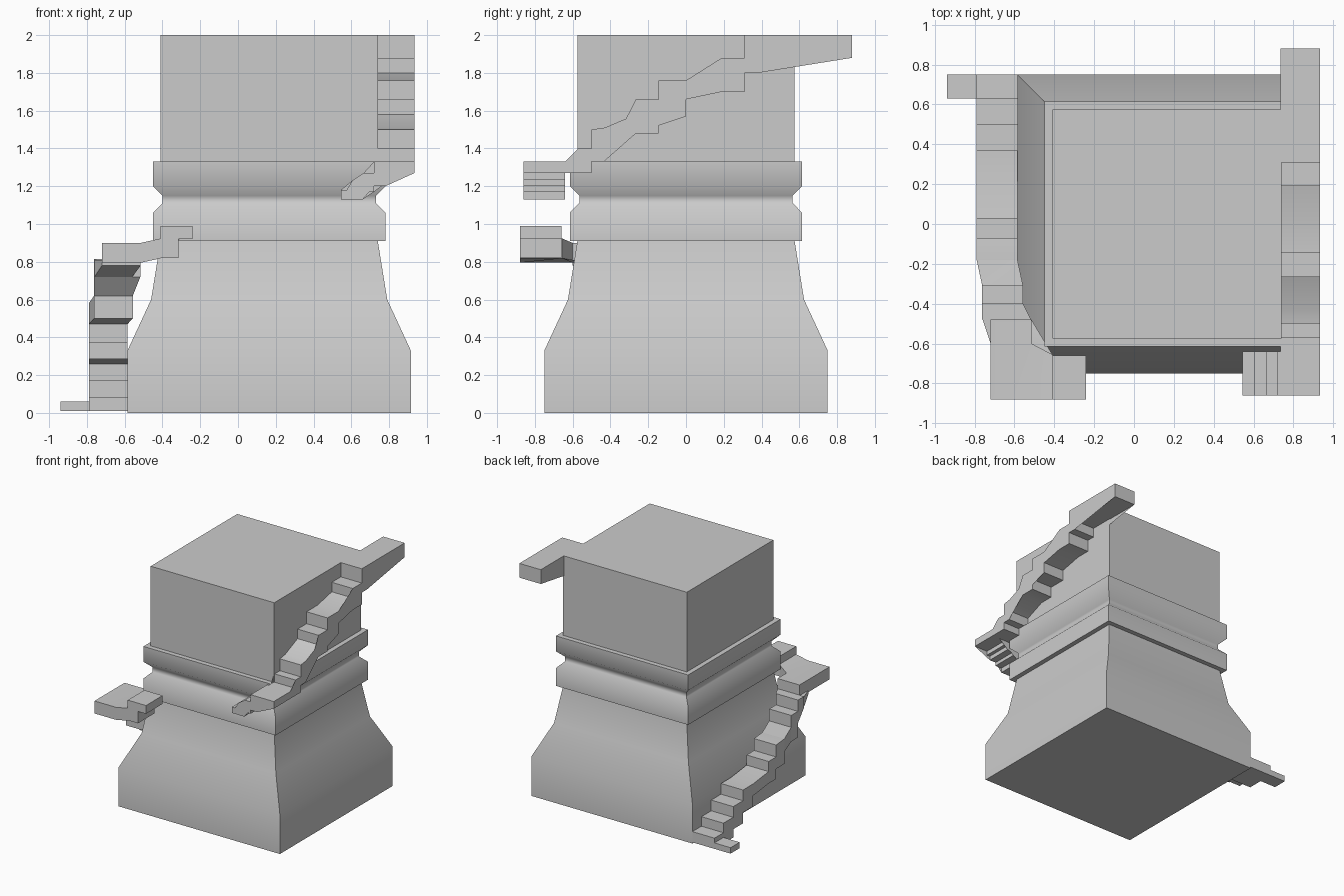
import bpy, bmesh, math
from mathutils import Vector

if "Cube" in bpy.data.objects:
    bpy.data.objects.remove(bpy.data.objects["Cube"])

CX = 0.165  # tower axis


def finish(name, bm, angle):
    bmesh.ops.recalc_face_normals(bm, faces=bm.faces)
    me = bpy.data.meshes.new(name)
    bm.to_mesh(me)
    bm.free()
    ob = bpy.data.objects.new(name, me)
    bpy.context.collection.objects.link(ob)
    bpy.ops.object.select_all(action='DESELECT')
    ob.select_set(True)
    bpy.context.view_layer.objects.active = ob
    bpy.ops.object.shade_smooth_by_angle(angle=math.radians(angle))
    return ob


def prism(name, outline, place, lo, hi, cuts=(), warp=None):
    """Extrude a 2D outline from lo to hi; cut across y, then warp the vertices."""
    bm = bmesh.new()
    a = [bm.verts.new(place(u, v, lo)) for u, v in outline]
    b = [bm.verts.new(place(u, v, hi)) for u, v in outline]
    n = len(outline)
    bm.faces.new(a)
    bm.faces.new(b[::-1])
    for i in range(n):
        j = (i + 1) % n
        bm.faces.new((a[i], b[i], b[j], a[j]))
    for y in cuts:
        bmesh.ops.bisect_plane(bm, geom=bm.verts[:] + bm.edges[:] + bm.faces[:],
                               plane_co=(0, y, 0), plane_no=(0, 1, 0))
    if warp:
        for v in bm.verts:
            v.co = warp(v.co)
    bmesh.ops.triangulate(bm, faces=[f for f in bm.faces if len(f.verts) > 4])
    return finish(name, bm, 30)


def side(u, v, w):    # outline in y-z, extruded along x
    return (w, u, v)


def front(u, v, w):   # outline in x-z, extruded along y
    return (u, w, v)


def plan(u, v, w):    # outline in x-y, extruded along z
    return (u, v, w)


# Square tower: half-width / height profile
profile = [(.75, 0), (.75, .33), (.625, .6), (.575, .91), (.615, .91), (.615, 1.06),
           (.565, 1.11), (.565, 1.15), (.615, 1.2), (.615, 1.33), (.575, 1.33), (.575, 2)]
bm = bmesh.new()
rings = [[bm.verts.new((CX + sx * r, sy * r, z))
          for sx, sy in ((-1, -1), (1, -1), (1, 1), (-1, 1))] for r, z in profile]
for p, q in zip(rings, rings[1:]):
    for i in range(4):
        j = (i + 1) % 4
        bm.faces.new((p[i], p[j], q[j], q[i]))
bm.faces.new(rings[0][::-1])
bm.faces.new(rings[-1])
finish("tower", bm, 50)

# Upper flight on the right side, ending in the top platform
prism("upper_flight", [
    (-.64, 1.33), (-.57, 1.33), (-.57, 1.40), (-.5, 1.40), (-.5, 1.5), (-.43, 1.51),
    (-.265, 1.58), (-.265, 1.66), (-.145, 1.66), (-.145, 1.76), (0, 1.76), (.19, 1.8),
    (.19, 1.88), (.31, 1.88), (.31, 2), (.88, 2), (.88, 1.88), (.38, 1.88), (.38, 1.8),
    (.31, 1.8), (.31, 1.7), (.19, 1.7), (0, 1.66), (0, 1.57), (-.145, 1.57),
    (-.145, 1.48), (-.265, 1.48), (-.435, 1.41), (-.435, 1.33), (-.5, 1.33),
    (-.5, 1.27), (-.64, 1.27)], side, .735, .935)

# Small steps at the front right corner
prism("upper_front_steps", [
    (.935, 1.33), (.72, 1.33), (.72, 1.27), (.665, 1.27), (.665, 1.23), (.605, 1.23),
    (.605, 1.18), (.545, 1.18), (.545, 1.13), (.66, 1.13), (.66, 1.17), (.72, 1.17),
    (.72, 1.2), (.78, 1.2), (.78, 1.235), (.81, 1.235), (.81, 1.27), (.935, 1.27)],
    front, -.86, -.64)


# Lower flight on the left side, bending slightly inward near the corner
def bend(co):
    y = co.y
    t = min(max((-.18 - y) / .13, 0), 1)
    s = .028 * t
    k = min(max((-.40 - y) / .08, 0), 1)
    inner = co.x > -.7
    return Vector((co.x + s + (.04 * k if inner else 0), y, co.z))


prism("lower_flight", [
    (.75, .01), (.5, .01), (.5, .08), (.37, .08), (.37, .17), (.24, .17), (.24, .26),
    (.03, .285), (-.07, .285), (-.07, .37), (-.18, .37), (-.18, .47), (-.31, .5),
    (-.4, .5), (-.4, .62), (-.48, .72), (-.48, .815), (-.4, .815), (-.4, .72),
    (-.31, .72), (-.31, .62), (-.18, .58), (-.07, .57), (-.07, .47), (.03, .47),
    (.03, .385), (.24, .36), (.37, .36), (.37, .27), (.5, .27), (.5, .18), (.63, .18),
    (.63, .1), (.75, .1)], side, -.79, -.585, cuts=(-.18, -.31, -.40), warp=bend)

# Entry pad at the foot of the lower flight
prism("entry_step", [(-.94, .63), (-.785, .63), (-.785, .75), (-.94, .75)], plan, .01, .06)

# Support under the landing, tapering toward the front
prism("landing_support", [(-.76, -.48), (-.56, -.48), (-.515, -.6), (-.72, -.6)],
      plan, .72, .81,
      warp=lambda c: Vector((c.x, c.y, .78 if c.y < -.5 and c.z < .8 else c.z)))

# Corner landing, rising a little toward the front step
prism("corner_landing", [(-.72, -.88), (-.515, -.88), (-.41, -.88), (-.41, -.655),
                         (-.515, -.6), (-.515, -.48), (-.72, -.48)], plan, .795, .9,
      warp=lambda c: Vector((c.x, c.y, c.z + (.023 if c.x > -.45 else 0))))

# Last step in front of the tower
prism("lower_front_step", [(-.41, .82), (-.315, .82), (-.315, .92), (-.24, .92),
                           (-.24, .99), (-.41, .99)], front, -.88, -.66)
